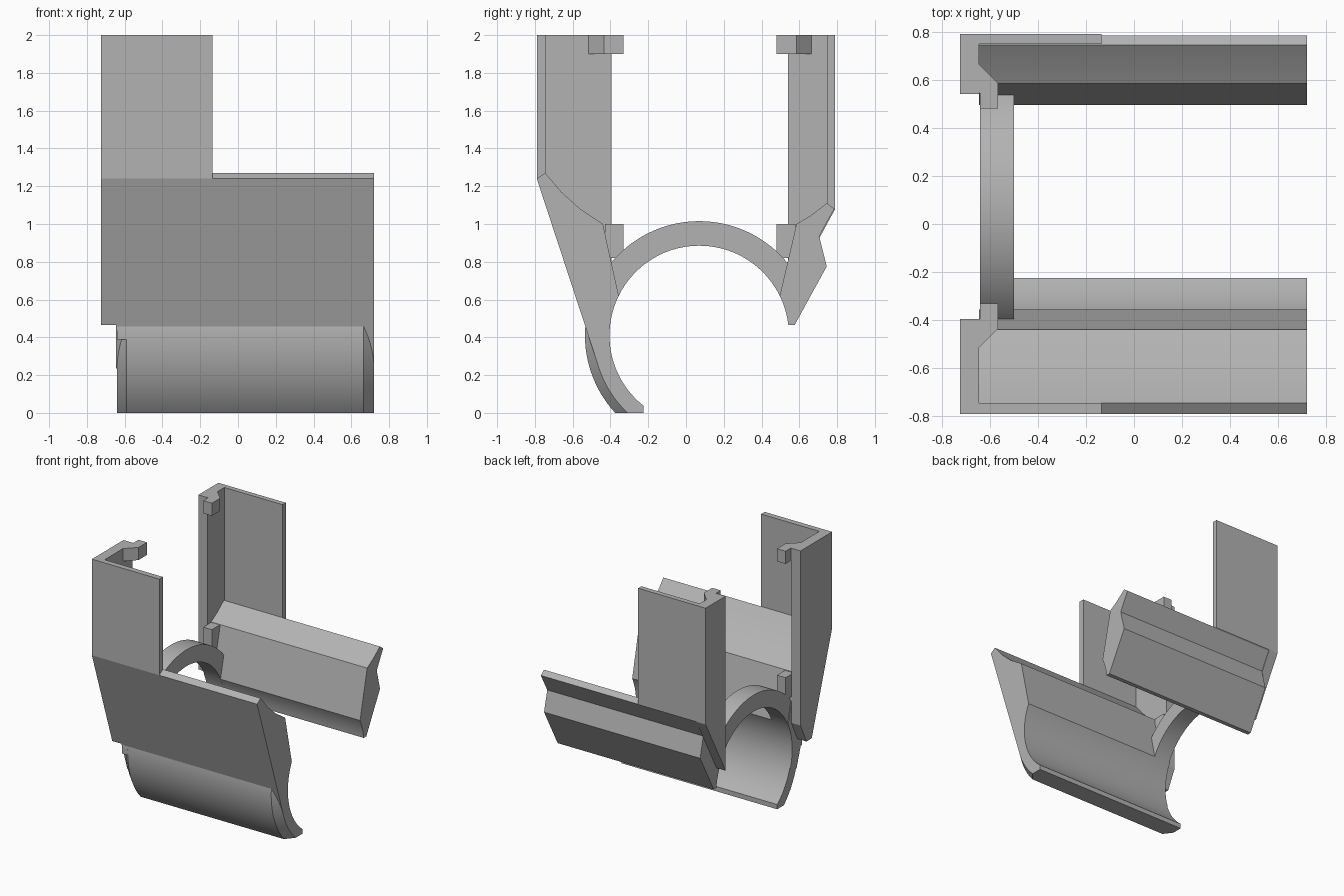
import bpy, bmesh, math

cube = bpy.data.objects.get("Cube")
if cube:
    bpy.data.objects.remove(cube)

grey = bpy.data.materials.new("plain grey")
grey.use_nodes = True
grey.diffuse_color = (0.45, 0.45, 0.45, 1)
grey.node_tree.nodes["Principled BSDF"].inputs["Base Color"].default_value = grey.diffuse_color

# Bore shared by the ring, the shell and both jaws
CY, CZ = 0.07, 0.41
INNER, OUTER, BEVELLED = 0.475, 0.605, 0.558
X_RING, X_END, X_POST = -0.64, 0.72, -0.725


def arc(radius, start, end, steps):
    angles = [math.radians(start + (end - start) * i / steps) for i in range(steps + 1)]
    return [(CY + radius * math.cos(a), CZ + radius * math.sin(a)) for a in angles]


def loft(name, sections, smooth=False):
    """Join matching closed outlines of 3D points and cap both ends."""
    bm = bmesh.new()
    rings = [[bm.verts.new(p) for p in s] for s in sections]
    n = len(rings[0])
    for a, b in zip(rings, rings[1:]):
        for i in range(n):
            j = (i + 1) % n
            bm.faces.new((a[i], a[j], b[j], b[i]))
    bm.faces.new(rings[0])
    bm.faces.new(rings[-1])
    bmesh.ops.recalc_face_normals(bm, faces=bm.faces)
    mesh = bpy.data.meshes.new(name)
    bm.to_mesh(mesh)
    bm.free()
    mesh.materials.append(grey)
    obj = bpy.data.objects.new(name, mesh)
    bpy.context.collection.objects.link(obj)
    if smooth:
        bpy.ops.object.select_all(action='DESELECT')
        obj.select_set(True)
        bpy.context.view_layer.objects.active = obj
        bpy.ops.object.shade_smooth_by_angle(angle=math.radians(12))
    return obj


def along_x(name, outline, x0, x1, smooth=False):
    return loft(name, [[(x, y, z) for y, z in outline] for x in (x0, x1)], smooth)


def along_z(name, outline, z0, z1):
    return loft(name, [[(x, y, z) for x, y in outline] for z in (z0, z1)])


# Long jaws either side of the bore
front_jaw = [(-0.79, 1.24), (-0.745, 1.27), (-0.66, 1.17), (-0.56, 1.08), (-0.44, 1.0)]
front_jaw += arc(INNER, 153.8, 198.2, 16) + arc(BEVELLED, 198.2, 198.2, 1)[:1]
along_x("front_jaw", front_jaw, -0.645, X_END, True)

back_jaw = [(0.785, 1.08), (0.705, 0.935), (0.745, 0.775), (0.575, 0.465)]
back_jaw += arc(INNER, 6.6, 26.2, 8) + [(0.585, 1.0), (0.66, 1.045), (0.745, 1.11)]
along_x("back_jaw", back_jaw, -0.645, X_END, True)

# Full ring at one end of the bore
along_x("end_ring", arc(OUTER, 20, 182, 64) + arc(INNER, 182, 20, 64), X_RING, -0.5, True)


# Lower shell with bevelled ends, cut flat at the bottom
def shell_section(x, radius):
    bottom = 180 + math.degrees(math.asin(CZ / radius))
    outline = arc(radius, 174.8, bottom, 24) + [(-0.225, 0)] + arc(INNER, 231.6, 174.8, 24)
    return [(x, y, z) for y, z in outline]


loft("lower_shell", [shell_section(X_RING, BEVELLED), shell_section(-0.59, OUTER),
                     shell_section(0.665, OUTER), shell_section(X_END, BEVELLED)], True)

# Upright corner posts: end wall plus outer wall
along_x("front_post_end", [(-0.79, 2), (-0.79, 1.24), (-0.535, 0.465), (-0.47, 0.465),
                           (-0.395, 0.62), (-0.395, 2)], X_POST, -0.645)
along_x("back_post_end", [(0.79, 2), (0.79, 1.08), (0.54, 0.62), (0.54, 2)], X_POST, -0.645)
along_x("front_post_wall", [(-0.79, 2), (-0.79, 1.24), (-0.745, 1.2), (-0.745, 2)], -0.65, -0.135)
along_x("back_post_wall", [(0.79, 2), (0.79, 1.08), (0.75, 1.05), (0.75, 2)], -0.65, -0.135)

# Locating tabs at the top of the posts and on the jaws
for side, sign, tip in (("front", 1, -0.33), ("back", -1, 0.48)):
    def y(offset):
        return tip - sign * offset
    along_z(side + "_top_tab", [(-0.65, y(0.19)), (-0.565, y(0.105)), (-0.565, tip),
                                (X_RING, tip), (X_RING, y(0.065)), (-0.65, y(0.065))], 1.9, 2)
    along_z(side + "_lower_tab", [(X_RING, y(0.1)), (-0.565, y(0.1)), (-0.565, tip),
                                  (X_RING, tip)], 0.82, 1.0)
